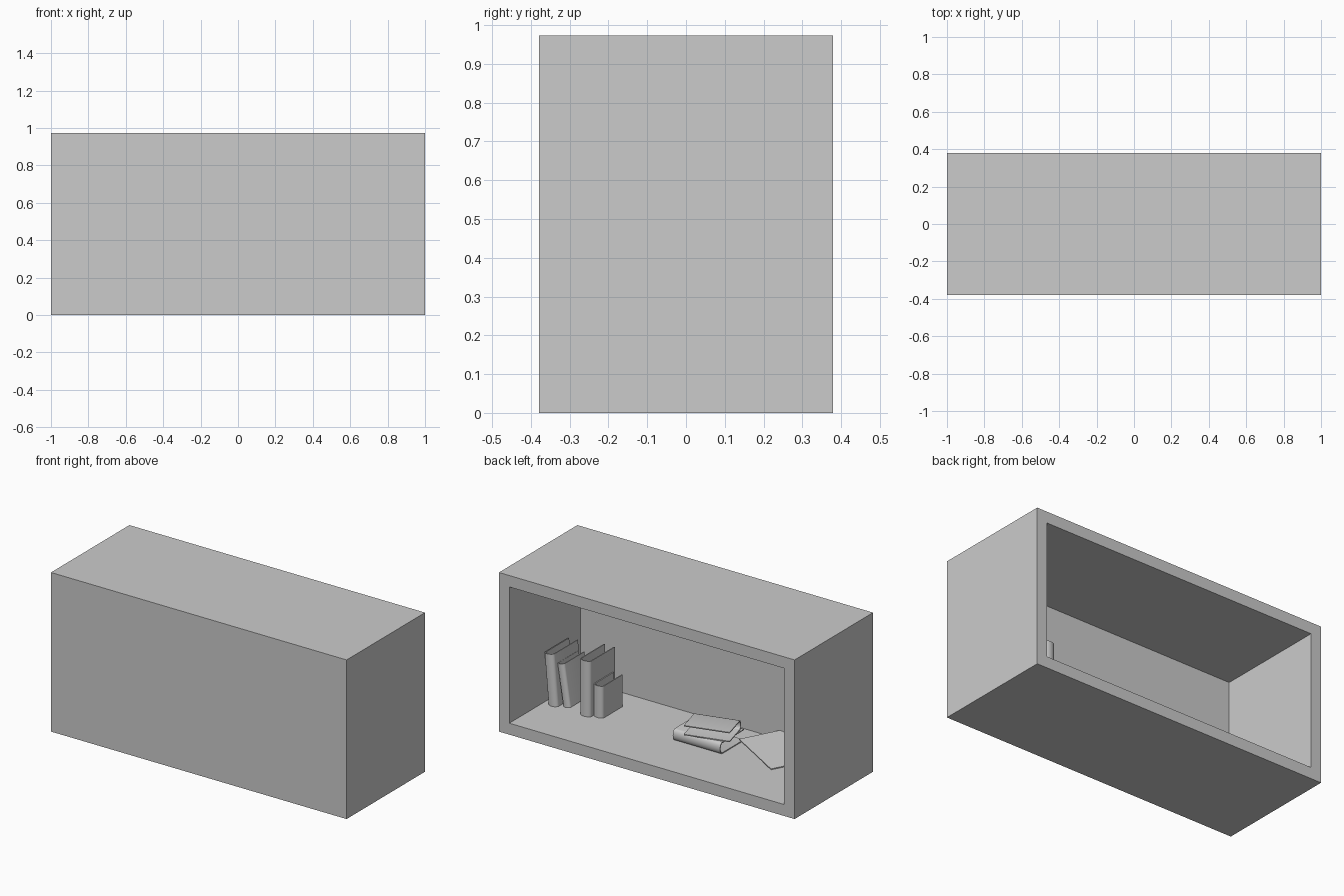
import bpy, bmesh
from math import cos, sin, pi, radians
from mathutils import Matrix, Vector

if "Cube" in bpy.data.objects:
    bpy.data.objects.remove(bpy.data.objects["Cube"])

W, D, H, T = 1.0, 0.379, 0.973, 0.07   # half width, half depth, height, wall


def make_object(name, bm):
    bmesh.ops.recalc_face_normals(bm, faces=bm.faces)
    mesh = bpy.data.meshes.new(name)
    bm.to_mesh(mesh)
    bm.free()
    obj = bpy.data.objects.new(name, mesh)
    bpy.context.collection.objects.link(obj)
    return obj


def case():
    # Closed box with its rear face inset and pushed inward
    bm = bmesh.new()
    bmesh.ops.create_cube(bm, size=1, matrix=Matrix.Translation((0, 0, H / 2))
                          @ Matrix.Diagonal((2 * W, 2 * D, H, 1)))
    back = max(bm.faces, key=lambda f: f.calc_center_median().y)
    bmesh.ops.inset_region(bm, faces=[back], thickness=T, use_even_offset=True)
    new = bmesh.ops.extrude_discrete_faces(bm, faces=[back])["faces"]
    bmesh.ops.translate(bm, verts=new[0].verts, vec=(0, -(2 * D - T), 0))
    make_object("bookcase", bm)


def book(name, thick, depth, height, loc, rot=(0, 0, 0)):
    # Folded cover: U-shaped profile with a rounded spine on local +y
    c, n, bulge = 0.006, 10, 0.3 * thick

    def arc(r, b):
        return [(r * cos(pi * i / n), b * sin(pi * i / n)) for i in range(n + 1)]

    r = thick / 2
    outer = [(r, -depth)] + arc(r, bulge) + [(-r, -depth)]
    inner = [(r - c, -depth)] + arc(r - c, bulge - c) + [(c - r, -depth)]
    bm = bmesh.new()
    rings = [[[bm.verts.new((x, y, z)) for x, y in prof] for prof in (outer, inner)]
             for z in (0, height)]
    (ob, ib), (ot, it) = rings
    for i in range(len(outer) - 1):
        j = i + 1
        for a, b in ((ob, ot), (ot, it), (it, ib), (ib, ob)):
            bm.faces.new((a[i], a[j], b[j], b[i]))
    for k in (0, -1):
        bm.faces.new((ob[k], ot[k], it[k], ib[k]))
    obj = make_object(name, bm)
    obj.location = loc
    obj.rotation_euler = [radians(a) for a in rot]
    bpy.ops.object.select_all(action='DESELECT')
    obj.select_set(True)
    bpy.context.view_layer.objects.active = obj
    bpy.ops.object.shade_smooth_by_angle(angle=radians(35))


case()

# Standing books, two of them leaning on the side wall
book("leaning_book_tall", 0.066, 0.223, 0.315, (0.862, 0.044, T), (0, 5, 0))
book("leaning_book_short", 0.050, 0.185, 0.26, (0.790, 0.016, T), (0, 9, 0))
book("upright_book_tall", 0.073, 0.223, 0.34, (0.643, 0.045, T))
book("upright_book_short", 0.065, 0.178, 0.195, (0.573, 0.019, T))

# Two books lying in a stack
book("flat_book_lower", 0.07, 0.21, 0.32, (-0.266, 0.03, T + 0.035), (0, 90, 0))
book("flat_book_upper", 0.06, 0.165, 0.27, (0.004, -0.083, T + 0.10), (0, 90, 195))

# Loose cover propped against the stack, reaching back to the rear panel
a, b = Vector((-0.30, -0.085, 0.125)), Vector((-0.61, 0.05, T + 0.007))
d = Vector((-0.125, -0.235, 0))
bm = bmesh.new()
low, top = [[bm.verts.new(p + Vector((0, 0, z))) for p in (a, b, b + d, a + d)]
            for z in (-0.006, 0)]
bm.faces.new(low)
bm.faces.new(top)
for i in range(4):
    j = (i + 1) % 4
    bm.faces.new((low[i], low[j], top[j], top[i]))
make_object("propped_cover", bm)
